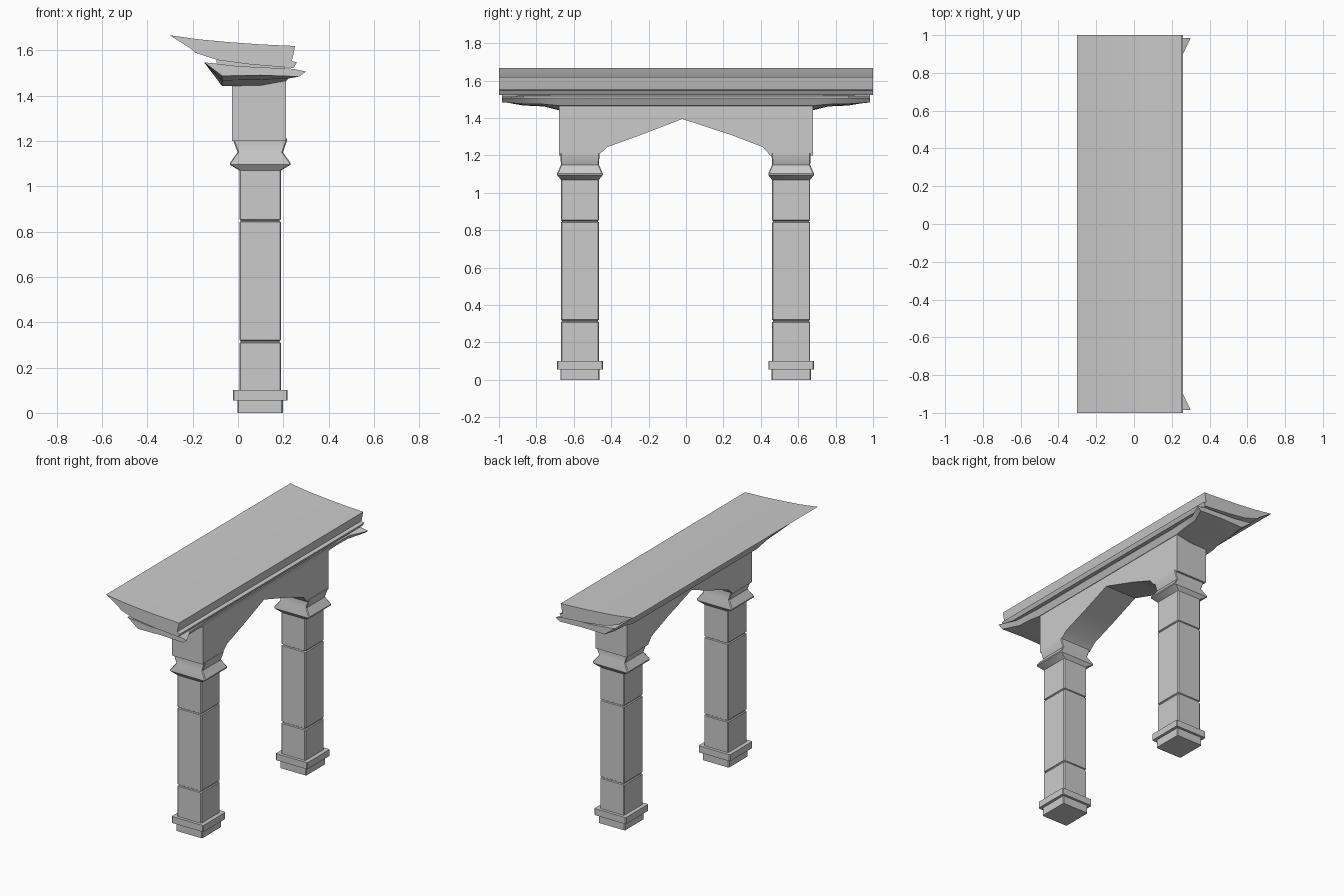
import bpy, bmesh

if "Cube" in bpy.data.objects:
    bpy.data.objects.remove(bpy.data.objects["Cube"])


def loft(name, rings, smooth=30):
    """Skin a list of equal-length closed rings and cap both ends."""
    bm = bmesh.new()
    rows = [[bm.verts.new(p) for p in r] for r in rings]
    n = len(rows[0])
    for a, b in zip(rows, rows[1:]):
        for i in range(n):
            j = (i + 1) % n
            bm.faces.new((a[i], a[j], b[j], b[i]))
    bm.faces.new(rows[0][::-1])
    bm.faces.new(rows[-1])
    bmesh.ops.recalc_face_normals(bm, faces=bm.faces)
    me = bpy.data.meshes.new(name)
    bm.to_mesh(me)
    bm.free()
    ob = bpy.data.objects.new(name, me)
    bpy.context.collection.objects.link(ob)
    bpy.ops.object.select_all(action='DESELECT')
    ob.select_set(True)
    bpy.context.view_layer.objects.active = ob
    bpy.ops.object.shade_smooth_by_angle(angle=smooth * 3.14159 / 180)
    return ob


# square columns with plinth, collar, grooves and capital: (half x, half y, z)
COL = [(.1, .105, 0), (.1, .105, .055), (.12, .122, .055), (.12, .122, .1),
       (.092, .102, .1), (.092, .102, .308), (.086, .096, .312), (.086, .096, .318),
       (.092, .102, .322), (.092, .102, .842), (.086, .096, .846), (.086, .096, .85),
       (.092, .102, .854), (.092, .102, 1.07), (.134, .122, 1.095), (.134, .122, 1.103),
       (.1, .102, 1.15), (.118, .104, 1.2), (.118, .104, 1.21)]


def square_ring(cx, cy, hx, hy, z, c=.012):
    pts = [(hx, -hy + c), (hx, hy - c), (hx - c, hy), (-hx + c, hy),
           (-hx, hy - c), (-hx, -hy + c), (-hx + c, -hy), (hx - c, -hy)]
    return [(cx + x, cy + y, z) for x, y in pts]


for name, cy in (("front_column", -.567), ("back_column", .562)):
    loft(name, [square_ring(.098, cy, *r, c=.005) for r in COL])

# arched beam between the columns
ARCH = [(-.68, 1.2), (-.47, 1.2), (-.42, 1.245), (-.24, 1.31), (-.02, 1.395),
        (.24, 1.31), (.41, 1.245), (.45, 1.2), (.68, 1.2), (.68, 1.5), (-.68, 1.5)]
loft("arched_beam", [[(x, y, z) for y, z in ARCH] for x in (-.027, .212)])

# lower cornice, its ends rise and flare outwards: (y, bottom lift, right edge x)
STATIONS = [(.68, -.02, .235), (.76, 0, .24), (.87, .005, .245), (.985, .025, .30)]
STATIONS = [(-y, b, x) for y, b, x in STATIONS[::-1]] + STATIONS
loft("lower_cornice",
     [[(-.15, y, 1.547), (-.07, y, 1.462 + b), (.1, y, 1.465 + b), (xr - .03, y, 1.474 + b * .4),
       (xr, y, 1.506), (.245, y, 1.518), (0, y, 1.53)] if xr > .245 else
      [(-.15, y, 1.547), (-.07, y, 1.462 + b), (.1, y, 1.465 + b), (xr - .02, y, 1.474 + b * .4),
       (xr, y, 1.506), (xr - .01, y, 1.518), (0, y, 1.53)]
      for y, b, xr in STATIONS])

# neck joining the two slabs
loft("cornice_neck", [[(-.1, y, 1.59), (-.09, y, 1.52), (.2, y, 1.5), (.22, y, 1.57)]
                      for y in (-.9, .9)])

# sloping roof slab
ROOF = [(-.302, 1.667), (-.2, 1.602), (-.19, 1.59), (-.09, 1.557), (.06, 1.537),
        (.245, 1.522), (.26, 1.546), (.237, 1.553), (.243, 1.575), (.252, 1.619),
        (.1, 1.626), (-.04, 1.636), (-.17, 1.648), (-.285, 1.664)]
loft("roof_slab", [[(x, y, z) for x, z in ROOF] for y in (-1, 1)])
